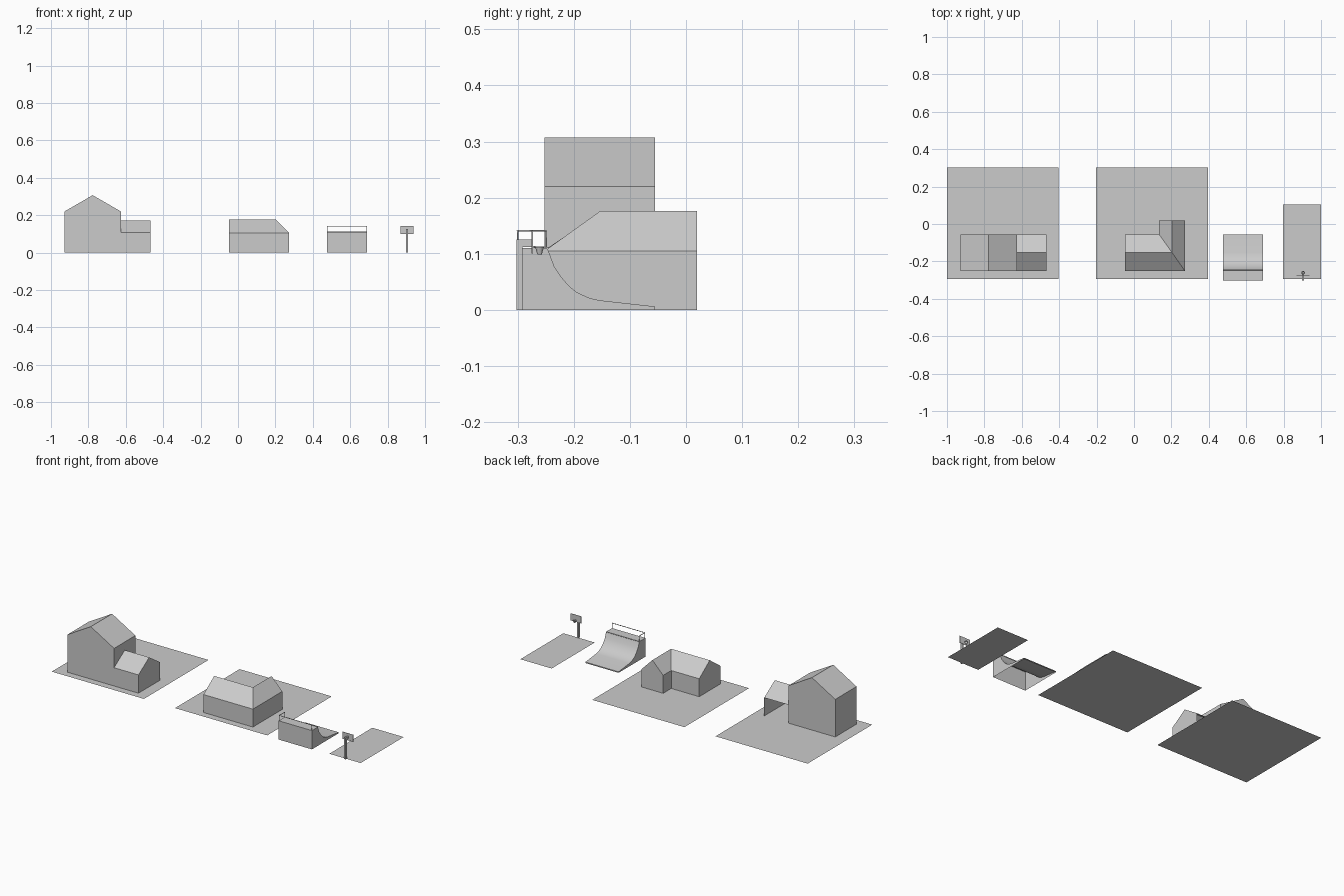
import bpy
import math

if "Cube" in bpy.data.objects:
    bpy.data.objects.remove(bpy.data.objects["Cube"])


def mesh_object(name, verts, faces):
    mesh = bpy.data.meshes.new(name)
    mesh.from_pydata(verts, [], faces)
    mesh.update()
    ob = bpy.data.objects.new(name, mesh)
    bpy.context.collection.objects.link(ob)
    return ob


def plot(name, x0, x1, y0, y1):
    return mesh_object(name, [(x0, y0, 0), (x1, y0, 0), (x1, y1, 0), (x0, y1, 0)], [(0, 1, 2, 3)])


def box(name, x0, x1, y0, y1, z0, z1):
    bpy.ops.mesh.primitive_cube_add(size=1, location=((x0 + x1) / 2, (y0 + y1) / 2, (z0 + z1) / 2))
    ob = bpy.context.object
    ob.name = name
    ob.scale = (x1 - x0, y1 - y0, z1 - z0)
    return ob


def tube(name, a, b, r, sides=8):
    # straight round bar from a to b
    curve = bpy.data.curves.new(name, 'CURVE')
    curve.dimensions = '3D'
    curve.bevel_depth = r
    curve.bevel_resolution = 1
    curve.use_fill_caps = True
    s = curve.splines.new('POLY')
    s.points.add(1)
    s.points[0].co = (*a, 1)
    s.points[1].co = (*b, 1)
    ob = bpy.data.objects.new(name, curve)
    bpy.context.collection.objects.link(ob)
    return ob


# ground plots
plot("tall_house_plot", -1, -0.403, -0.294, 0.303)
plot("corner_house_plot", -0.202, 0.395, -0.294, 0.303)
plot("court", 0.797, 1, -0.294, 0.104)

# tall house: front gable profile run along y
F, B = -0.252, -0.055
prof = [(-0.928, 0), (-0.626, 0), (-0.626, 0.22), (-0.777, 0.307), (-0.928, 0.22)]
verts = [(x, F, z) for x, z in prof] + [(x, B, z) for x, z in prof]
mesh_object("tall_house", verts, [(0, 1, 2, 3, 4), (9, 8, 7, 6, 5),
                                  (1, 6, 7, 2), (2, 7, 8, 3), (3, 8, 9, 4), (4, 9, 5, 0)])

# side carport: gable profile along x, open to the rear
prof = [(F, 0), (F, 0.107), (-0.153, 0.172), (B, 0.107), (B, 0)]
verts = [(-0.626, y, z) for y, z in prof] + [(-0.468, y, z) for y, z in prof]
mesh_object("carport", verts, [(5, 9, 8, 7, 6), (0, 5, 6, 1), (1, 6, 7, 2), (2, 7, 8, 3)])

# corner house: L-shaped walls with gables, hip and valley
E, R = 0.105, 0.176
plan = [(-0.047, -0.252), (0.273, -0.252), (0.273, 0.02), (0.134, 0.02), (0.134, B), (-0.047, B)]
verts = [(x, y, 0) for x, y in plan] + [(x, y, E) for x, y in plan]
verts += [(-0.047, -0.153, R), (0.2035, -0.153, R), (0.2035, 0.02, R)]
mesh_object("corner_house", verts, [
    (0, 1, 7, 6), (1, 2, 8, 7), (2, 3, 9, 14, 8), (3, 4, 10, 9), (4, 5, 11, 10), (5, 0, 6, 12, 11),
    (6, 7, 13, 12), (7, 8, 14, 13), (9, 10, 13, 14), (10, 11, 12, 13)])

# skate ramp: deck, curved face, side panels, open underneath
X0, X1, D = 0.475, 0.69, 0.11
prof = [(-0.302, 0), (-0.302, D), (-0.247, D), (-0.235, 0.078), (-0.222, 0.058), (-0.208, 0.042),
        (-0.194, 0.031), (-0.172, 0.021), (-0.154, 0.017), (-0.055, 0.006), (-0.055, 0)]
n = len(prof)
verts = [(X0, y, z) for y, z in prof] + [(X1, y, z) for y, z in prof]
faces = [(i, i + n, i + n + 1, i + 1) for i in range(n - 1)]
faces += [tuple(range(n)), tuple(range(2 * n - 1, n - 1, -1))]
ramp = mesh_object("skate_ramp", verts, faces)
for p in ramp.data.polygons:
    p.use_smooth = 3 <= p.index <= 8 or p.index == 2
bpy.context.view_layer.objects.active = ramp
ramp.select_set(True)
bpy.ops.object.shade_smooth_by_angle(angle=math.radians(30))
tube("ramp_coping", (X0, -0.246, D), (X1, -0.246, D), 0.002)

# ramp railing around back and left of deck
T, Yb, Yf = 0.141, -0.3, -0.249
a, b = X0 + 0.002, X1 - 0.002
for name, p, q in [("back_rail", (a, Yb, T), (b, Yb, T)), ("side_rail", (a, Yb, T), (a, Yf, T)),
                   ("back_left_post", (a, Yb, D), (a, Yb, T)), ("back_right_post", (b, Yb, D), (b, Yb, T)),
                   ("front_left_post", (a, Yf, D), (a, Yf, T))]:
    tube(name, p, q, 0.0018)

# basketball hoop: post, arm, backboard, ring and net
box("hoop_post", 0.899, 0.909, -0.302, -0.291, 0, 0.125)
box("hoop_arm", 0.899, 0.909, -0.291, -0.274, 0.112, 0.125)
box("backboard", 0.87, 0.938, -0.275, -0.273, 0.1, 0.141)
box("ring_bracket", 0.902, 0.906, -0.273, -0.268, 0.11, 0.114)
bpy.ops.mesh.primitive_torus_add(location=(0.904, -0.261, 0.112), major_radius=0.008, minor_radius=0.0015,
                                 major_segments=16, minor_segments=6)
bpy.context.object.name = "hoop_ring"
bpy.ops.mesh.primitive_cone_add(vertices=12, radius1=0.004, radius2=0.008, depth=0.013,
                                location=(0.904, -0.261, 0.1055), end_fill_type='NOTHING')
bpy.context.object.name = "hoop_net"
